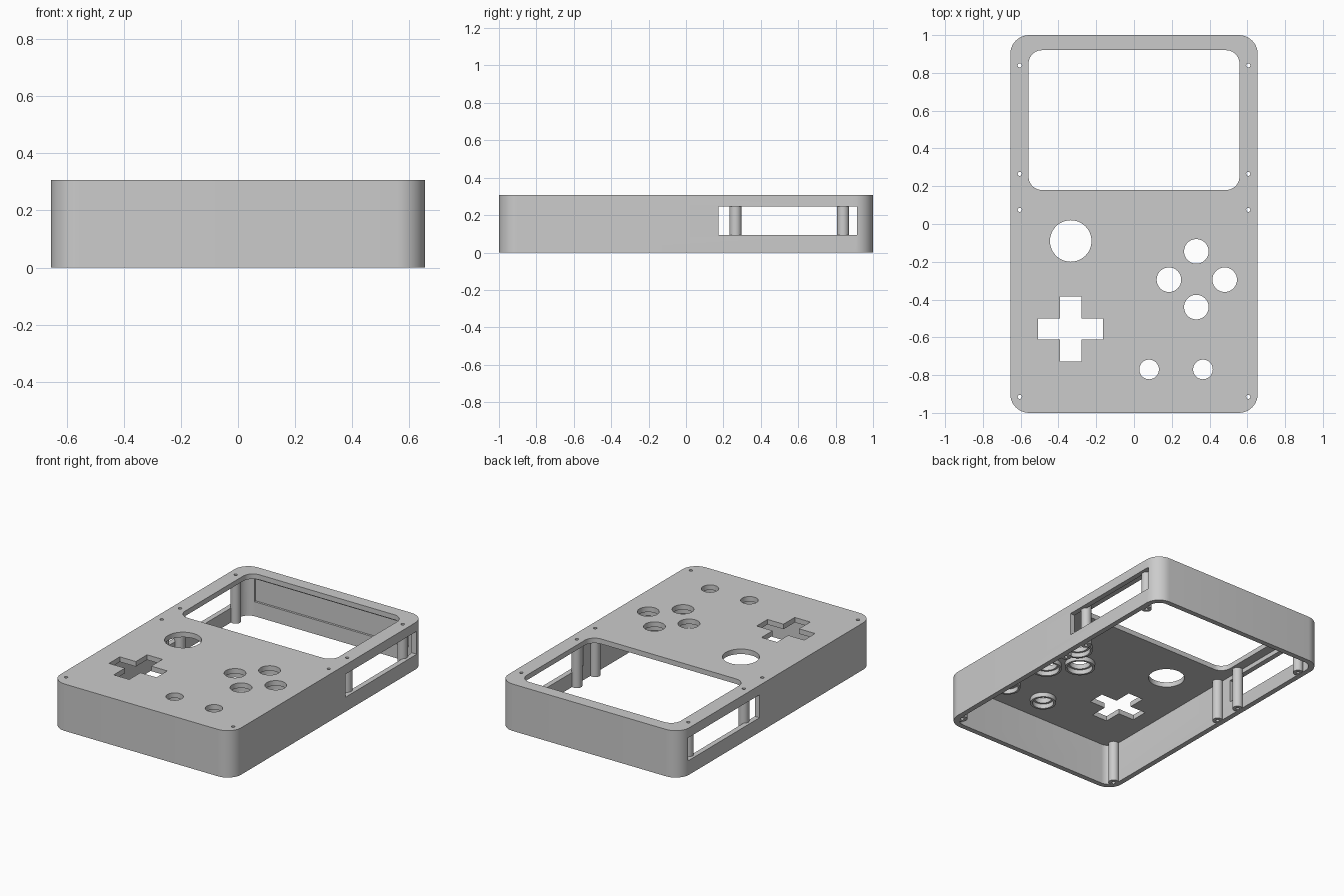
import bpy
from math import pi, sin, cos

if "Cube" in bpy.data.objects:
    bpy.data.objects.remove(bpy.data.objects["Cube"], do_unlink=True)

W, L, H = 0.655, 1.0, 0.307      # half width, half length, height
WALL, PLATE = 0.034, 0.033
CEIL = H - PLATE

grey = bpy.data.materials.new("shell grey")
grey.use_nodes = True
grey.diffuse_color = (0.6, 0.6, 0.6, 1)
grey.node_tree.nodes["Principled BSDF"].inputs["Base Color"].default_value = (0.6, 0.6, 0.6, 1)


def circle(x, y, r, n=48):
    return [(x + r * cos(2 * pi * i / n), y + r * sin(2 * pi * i / n)) for i in range(n)]


def rounded(x0, x1, y0, y1, r, n=10):
    """Rounded rectangle outline, one arc per corner."""
    centres = [(x1 - r, y1 - r), (x0 + r, y1 - r), (x0 + r, y0 + r), (x1 - r, y0 + r)]
    return [(cx + r * cos(pi / 2 * (k + i / n)), cy + r * sin(pi / 2 * (k + i / n)))
            for k, (cx, cy) in enumerate(centres) for i in range(n + 1)]


def box(x0, x1, y0, y1):
    return [(x0, y0), (x1, y0), (x1, y1), (x0, y1)]


def cross(x, y, a, w):
    """Plus-shaped outline with arm length a and half width w."""
    quarter = [(a, -w), (a, w), (w, w)]
    pts = []
    for _ in range(4):
        pts += [(x + px, y + py) for px, py in quarter]
        quarter = [(-py, px) for px, py in quarter]
    return pts


def prism(name, outlines, z0, z1):
    """Upright solid from an outline; further outlines become holes."""
    curve = bpy.data.curves.new(name, "CURVE")
    curve.dimensions = "2D"
    curve.fill_mode = "BOTH"
    curve.extrude = (z1 - z0) / 2
    for pts in outlines:
        s = curve.splines.new("POLY")
        s.points.add(len(pts) - 1)
        for p, (x, y) in zip(s.points, pts):
            p.co = (x, y, 0, 1)
        s.use_cyclic_u = True
    ob = bpy.data.objects.new(name, curve)
    bpy.context.collection.objects.link(ob)
    bpy.ops.object.select_all(action="DESELECT")
    ob.select_set(True)
    bpy.context.view_layer.objects.active = ob
    bpy.ops.object.convert(target="MESH")
    ob = bpy.context.object
    ob.location.z = (z0 + z1) / 2
    # Weld caps to sides so the solid is closed
    bpy.ops.object.mode_set(mode="EDIT")
    bpy.ops.mesh.select_all(action="SELECT")
    bpy.ops.mesh.remove_doubles(threshold=0.0001)
    bpy.ops.mesh.normals_make_consistent(inside=False)
    bpy.ops.object.mode_set(mode="OBJECT")
    ob.data.materials.clear()
    ob.data.materials.append(grey)
    return ob


def finish(ob):
    bpy.ops.object.select_all(action="DESELECT")
    ob.select_set(True)
    bpy.context.view_layer.objects.active = ob
    bpy.ops.object.shade_smooth_by_angle(angle=0.6)


def cut(ob, cutter):
    mod = ob.modifiers.new("cut", "BOOLEAN")
    mod.operation = "DIFFERENCE"
    mod.solver = "EXACT"
    mod.object = cutter
    bpy.context.view_layer.objects.active = ob
    bpy.ops.object.modifier_apply(modifier=mod.name)
    bpy.data.objects.remove(cutter, do_unlink=True)


# Positions shared by openings, collars and posts
screws = [(s * 0.605, y) for s in (-1, 1) for y in (0.84, 0.265, 0.075, -0.915)]
buttons = [(0.33, -0.145, 0.065), (0.185, -0.295, 0.065), (0.48, -0.295, 0.065),
           (0.33, -0.44, 0.065), (0.08, -0.77, 0.052), (0.365, -0.77, 0.052)]

# Shell: solid block, hollowed from below
shell = prism("shell", [rounded(-W, W, -L, L, 0.1)], 0, H)
iw, il = W - WALL, L - WALL
cut(shell, prism("hollow", [rounded(-iw, iw, -il, il, 0.07)], -0.1, CEIL))

# Openings in the top plate
openings = [rounded(-0.558, 0.558, 0.18, 0.92, 0.07),
            circle(-0.335, -0.09, 0.11),
            cross(-0.335, -0.555, 0.172, 0.056)]
openings += [circle(x, y, r) for x, y, r in buttons]
openings += [circle(x, y, 0.011, 16) for x, y in screws]
cut(shell, prism("openings", openings, CEIL - 0.02, H + 0.1))

# Side windows through both walls, and the recess inside the back wall
cut(shell, prism("side_windows", [box(-0.8, 0.8, 0.175, 0.915)], 0.095, 0.245))
cut(shell, prism("back_recess", [box(-0.558, 0.558, 0.85, L - 0.02)], 0.095, 0.245))
finish(shell)

# Screw posts
for i, (x, y) in enumerate(screws):
    finish(prism(f"screw_post_{i + 1}",
                 [circle(x, y, 0.032, 32), circle(x, y, 0.011, 16)], 0.001, CEIL + 0.002))

# Button guide collars under the plate
for i, (x, y, r) in enumerate(buttons):
    finish(prism(f"button_collar_{i + 1}",
                 [circle(x, y, r + 0.027), circle(x, y, r + 0.013)], CEIL - 0.03, CEIL + 0.002))
